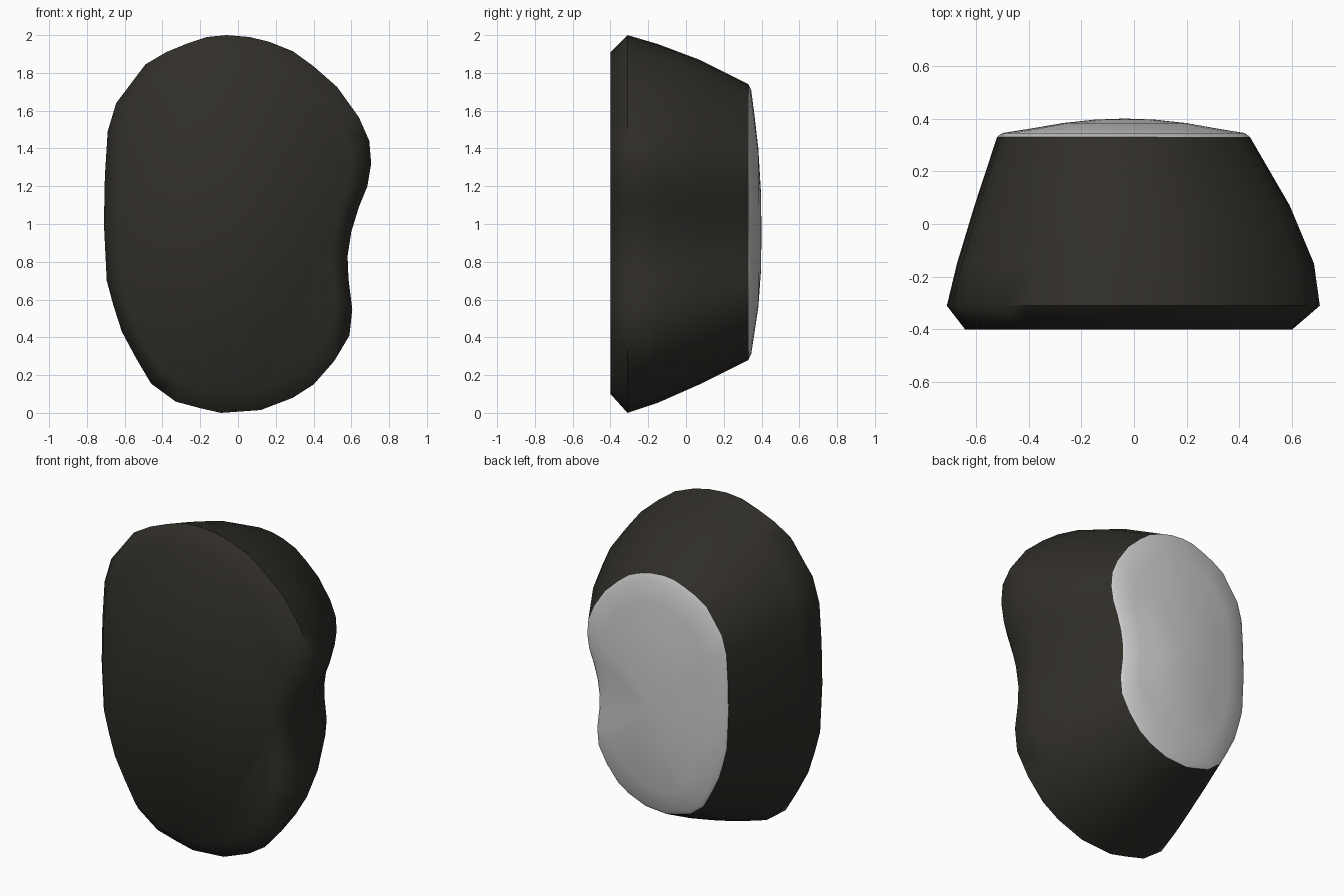
import bpy, bmesh, math

if "Cube" in bpy.data.objects:
    bpy.data.objects.remove(bpy.data.objects["Cube"])

# Kidney-shaped outline (x, z) at the widest section, clockwise from the top
OUTLINE = [(-.06, 2), (.06, 1.99), (.165, 1.965), (.29, 1.915), (.40, 1.835), (.525, 1.725),
           (.64, 1.565), (.695, 1.44), (.705, 1.32), (.685, 1.2), (.64, 1.09), (.60, .96),
           (.58, .83), (.585, .71), (.605, .55), (.59, .41), (.51, .275), (.40, .15),
           (.29, .08), (.12, .015), (-.09, 0), (-.20, .025), (-.33, .06), (-.46, .155),
           (-.54, .29), (-.615, .43), (-.66, .57), (-.695, .70), (-.71, 1.0), (-.705, 1.25),
           (-.69, 1.49), (-.645, 1.64), (-.49, 1.845), (-.38, 1.91), (-.27, 1.955), (-.165, 1.99)]


def loft(name, sections, color=None, tip=None, cap_first=False):
    """Bridge scaled copies of the outline; section = (y, x scale, z scale, centre x, centre z)."""
    bm = bmesh.new()
    rings = [[bm.verts.new((cx + x * sx, y, cz + (z - 1) * sz)) for x, z in OUTLINE]
             for y, sx, sz, cx, cz in sections]
    n = len(OUTLINE)
    for a, b in zip(rings, rings[1:]):
        for i in range(n):
            j = (i + 1) % n
            bm.faces.new((a[i], a[j], b[j], b[i]))
    if cap_first:
        bm.faces.new(rings[0])
    if tip:
        t = bm.verts.new(tip)
        for i in range(n):
            bm.faces.new((rings[-1][i], rings[-1][(i + 1) % n], t))
    bmesh.ops.recalc_face_normals(bm, faces=bm.faces)
    # open dome must face the back
    if tip and sum(f.normal.y for f in bm.faces) < 0:
        bmesh.ops.reverse_faces(bm, faces=bm.faces)
    me = bpy.data.meshes.new(name)
    bm.to_mesh(me)
    bm.free()
    ob = bpy.data.objects.new(name, me)
    bpy.context.collection.objects.link(ob)
    if color:
        mat = bpy.data.materials.new(name + "_dark")
        mat.diffuse_color = color
        mat.use_nodes = True
        mat.node_tree.nodes["Principled BSDF"].inputs["Base Color"].default_value = mat.diffuse_color
        me.materials.append(mat)
    bpy.ops.object.select_all(action='DESELECT')
    ob.select_set(True)
    bpy.context.view_layer.objects.active = ob
    bpy.ops.object.shade_smooth_by_angle(angle=math.radians(60))
    return ob


# Dark body: flat front, short flare, then taper to the back
rim = (.33, .678, .73, -.038, 1.01)
loft("stone_body", [(-.40, .877, .905, -.018, 1.005),
                    (-.31, 1, 1, 0, 1),
                    (-.15, .957, .95, .008, 1.003),
                    (.07, .845, .86, -.005, 1.01),
                    rim], color=(.03, .027, .022, 1), cap_first=True)

# Grey shallow dome closing the back
loft("back_dome", [rim,
                   (.345, .65, .70, -.038, 1.01),
                   (.362, .50, .58, -.037, 1.0),
                   (.383, .33, .42, -.035, .98),
                   (.396, .16, .22, -.035, .96)], tip=(-.035, .40, .95))
